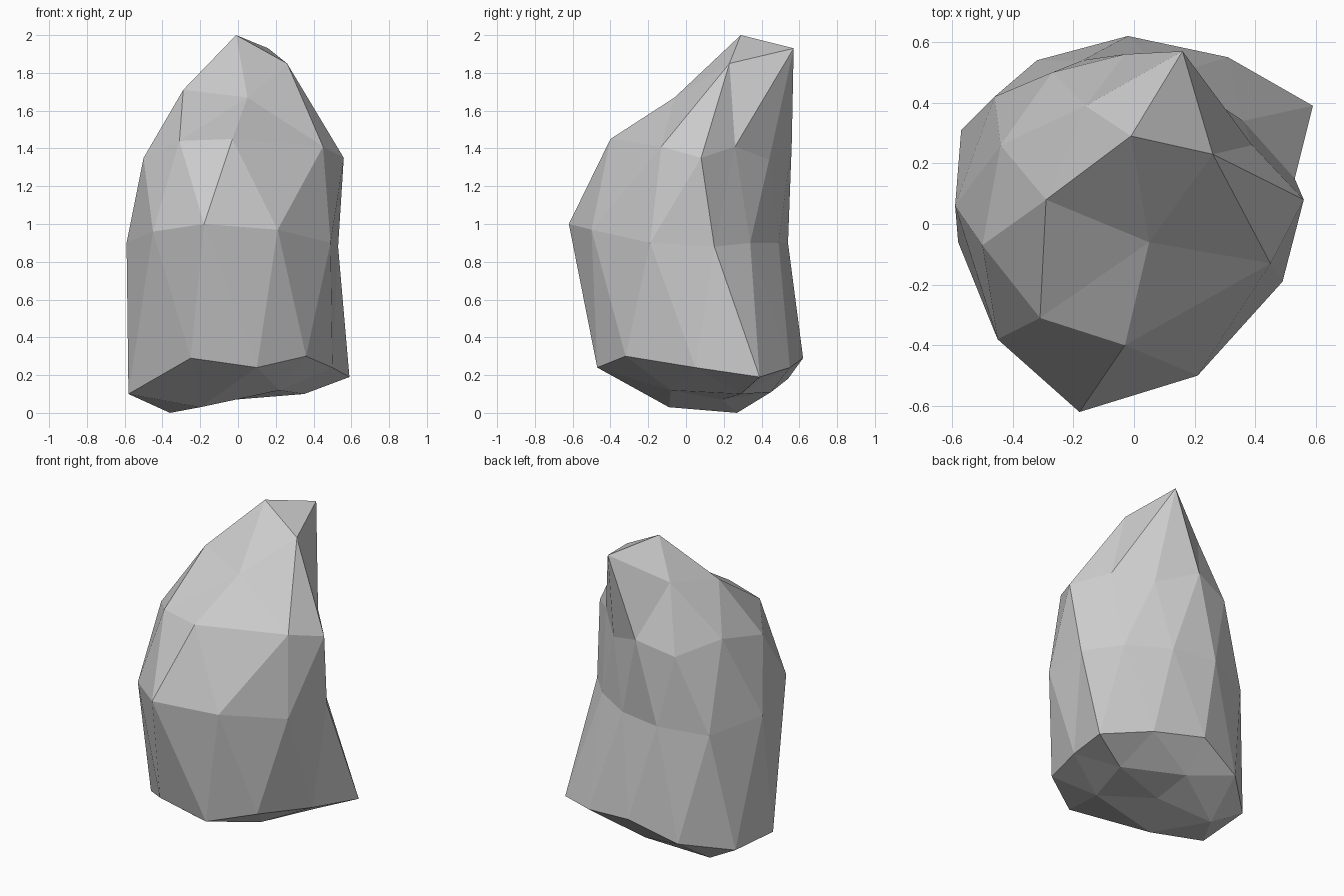
import bpy
import bmesh
from mathutils import Vector

default_cube = bpy.data.objects.get("Cube")
if default_cube:
    bpy.data.objects.remove(default_cube, do_unlink=True)

# Cross-sections of the boulder, anticlockwise, in hundredths of a unit
peak = (-1, 29, 200)
crown = [(26, 23, 185), (16, 57, 193), (-16, 39, 177), (-29, 8, 171), (5, -6, 167)]
shoulder = [(56, 8, 135), (39, 26, 141), (21, 44, 134), (-3, 56, 143), (-27, 50, 136),
            (-44, 26, 143), (-50, -7, 135), (-31, -31, 144), (-3, -40, 145), (45, -13, 141)]
waist = [(49, -19, 90), (53, 15, 88), (36, 34, 90), (11, 49, 90), (-17, 54, 90),
         (-46, 42, 87), (-59, 6, 90), (-45, -38, 96), (-18, -62, 100), (21, -50, 97)]
foot = [(36, -32, 30), (50, 5, 24), (59, 39, 19), (31, 55, 24), (-2, 62, 29),
        (-32, 54, 18), (-57, 31, 12), (-58, -6, 10), (-25, -44, 29), (10, -47, 24)]
underside = [(22, -8, 12), (35, 29, 10), (-2, 45, 11), (-36, 27, 0), (-20, -9, 3)]
base = (-2, 19, 7)


def add_ring(bm, points):
    return [bm.verts.new(Vector(point) / 100) for point in points]


def bridge(bm, upper, lower):
    """Zigzag band of triangles between two rings of equal count."""
    count = len(upper)
    for i in range(count):
        j = (i + 1) % count
        bm.faces.new((upper[i], lower[i], lower[j]))
        bm.faces.new((upper[i], lower[j], upper[j]))


def close_end(bm, ring, cap, tip):
    """Close a ring with a smaller ring of half the count and a tip point."""
    for k, corner in enumerate(cap):
        following = cap[(k + 1) % len(cap)]
        before, middle, after = (ring[(2 * k + step) % len(ring)] for step in (-1, 0, 1))
        bm.faces.new((corner, before, middle))
        bm.faces.new((corner, middle, after))
        bm.faces.new((corner, after, following))
        bm.faces.new((tip, corner, following))


def make_material(name, colour):
    material = bpy.data.materials.new(name)
    material.use_nodes = True
    material.diffuse_color = colour
    shader = material.node_tree.nodes["Principled BSDF"]
    shader.inputs["Base Color"].default_value = colour
    shader.inputs["Roughness"].default_value = 0.9
    return material


# Boulder: three faceted bands closed at both ends
bm = bmesh.new()
shoulder_ring, waist_ring, foot_ring = (add_ring(bm, r) for r in (shoulder, waist, foot))
bridge(bm, shoulder_ring, waist_ring)
bridge(bm, waist_ring, foot_ring)
close_end(bm, shoulder_ring, add_ring(bm, crown), add_ring(bm, [peak])[0])
close_end(bm, foot_ring, add_ring(bm, underside), add_ring(bm, [base])[0])
bmesh.ops.recalc_face_normals(bm, faces=bm.faces)

mesh = bpy.data.meshes.new("boulder")
bm.to_mesh(mesh)
bm.free()
mesh.materials.append(make_material("stone grey", (0.6, 0.6, 0.6, 1)))
boulder = bpy.data.objects.new("boulder", mesh)
bpy.context.collection.objects.link(boulder)
